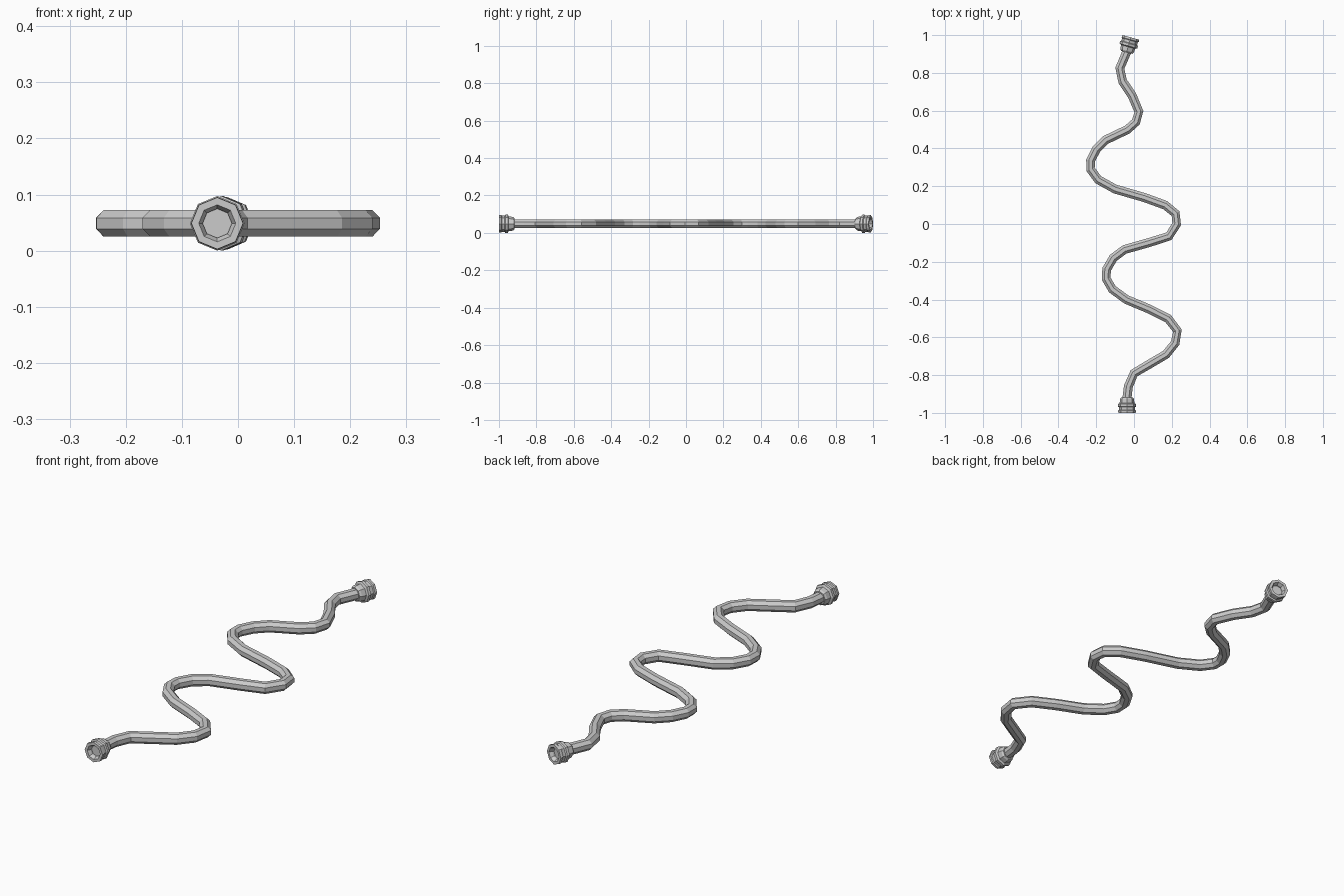
import bpy, bmesh, math
from mathutils import Vector

if "Cube" in bpy.data.objects:
    bpy.data.objects.remove(bpy.data.objects["Cube"])

Z = 0.0487
SIDES = 8


def skin(name, rings, cap=True):
    """Bridge a list of vertex rings into one flat-shaded mesh."""
    bm = bmesh.new()
    loops = [[bm.verts.new(p) for p in ring] for ring in rings]
    for a, b in zip(loops, loops[1:]):
        for i in range(SIDES):
            j = (i + 1) % SIDES
            bm.faces.new((a[i], a[j], b[j], b[i]))
    if cap:
        bm.faces.new(loops[0])
        bm.faces.new(loops[-1])
    bmesh.ops.recalc_face_normals(bm, faces=bm.faces)
    mesh = bpy.data.meshes.new(name)
    bm.to_mesh(mesh)
    bm.free()
    ob = bpy.data.objects.new(name, mesh)
    bpy.context.collection.objects.link(ob)
    return ob


def ring(centre, side, r, phase):
    up = Vector((0, 0, 1))
    return [centre + r * (math.cos(a) * side + math.sin(a) * up)
            for a in (2 * math.pi * (i + phase) / SIDES for i in range(SIDES))]


# Hose: octagonal tube swept along a winding path on the ground
path = [(-0.037, -0.95), (-0.037, -0.92), (-0.03, -0.86), (0.0, -0.79), (0.085, -0.74),
        (0.17, -0.69), (0.218, -0.63), (0.23, -0.565), (0.18, -0.5), (0.08, -0.45),
        (-0.04, -0.4), (-0.115, -0.345), (-0.147, -0.29), (-0.145, -0.24),
        (-0.11, -0.18), (-0.05, -0.135), (0.08, -0.098), (0.185, -0.065),
        (0.226, 0.0), (0.22, 0.055), (0.165, 0.1), (0.055, 0.14), (-0.1, 0.185),
        (-0.19, 0.235), (-0.23, 0.29), (-0.23, 0.335), (-0.2, 0.395), (-0.15, 0.445),
        (-0.035, 0.5), (0.01, 0.54), (0.026, 0.595), (-0.01, 0.68), (-0.06, 0.755),
        (-0.075, 0.825), (-0.039, 0.91), (-0.031, 0.94)]
pts = [Vector((x, y, Z)) for x, y in path]
rings = []
for i, p in enumerate(pts):
    t = (pts[min(i + 1, len(pts) - 1)] - pts[max(i - 1, 0)]).normalized()
    rings.append(ring(p, Vector((t.y, -t.x, 0)), 0.0258, 0.5))
skin("hose", rings)

# Couplings: (distance in from the open end, radius), from bore floor to hose collar
profile = [(0.022, 0.026), (0.014, 0.026), (0.0, 0.033), (0.0, 0.046), (0.012, 0.047),
           (0.016, 0.043), (0.030, 0.043), (0.034, 0.0487), (0.047, 0.0487),
           (0.052, 0.039), (0.074, 0.037), (0.082, 0.031), (0.082, 0.024)]


def coupling(name, end, inward):
    end = Vector((*end, Z))
    d = Vector((*inward, 0)).normalized()
    side = Vector((d.y, -d.x, 0))
    skin(name, [ring(end + d * s, side, r, 0) for s, r in profile])


coupling("front_coupling", (-0.037, -1.0), (0, 1))
coupling("back_coupling", (-0.017, 0.988), (-0.27, -0.96))
